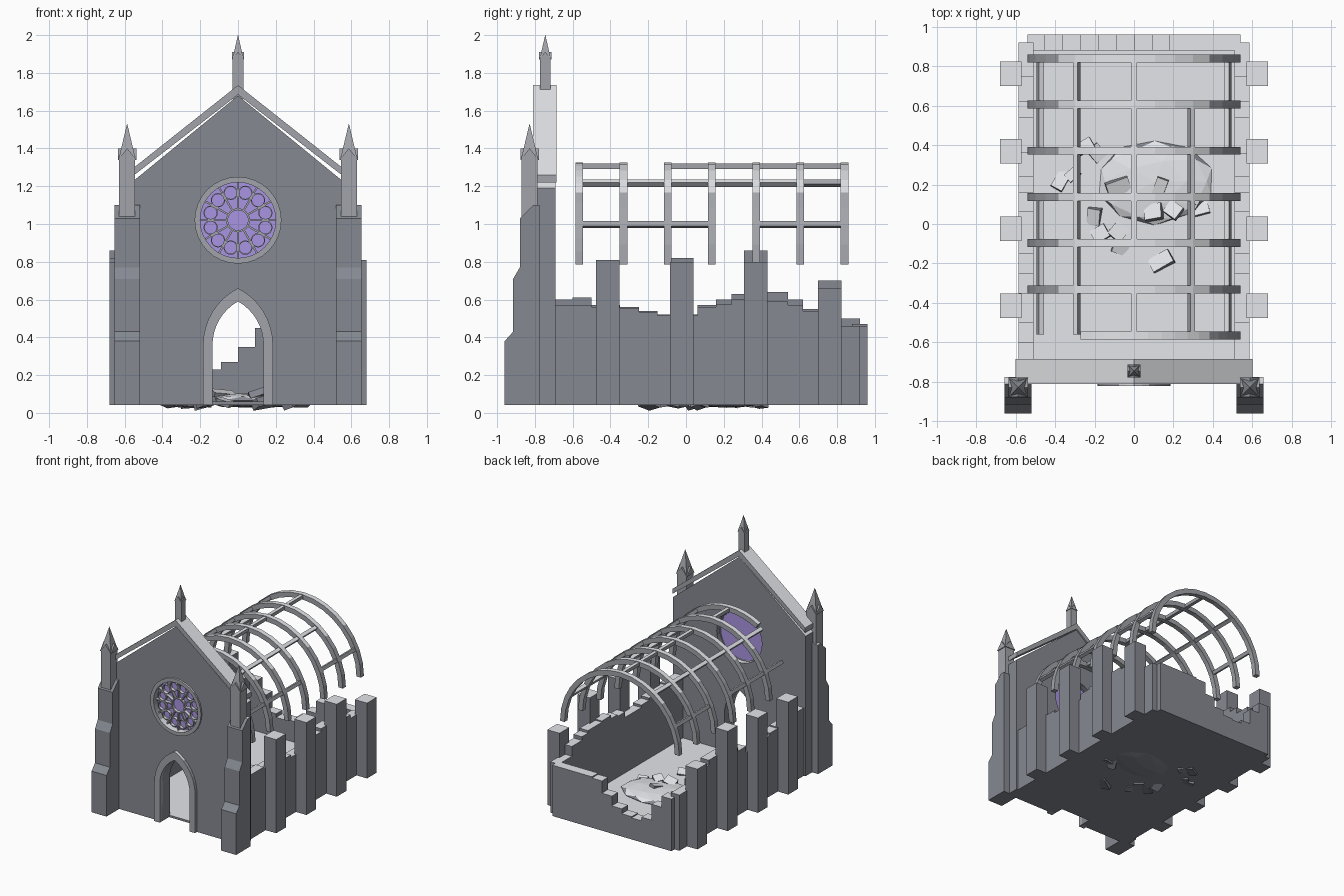
import bpy, bmesh, math, random
from mathutils import Matrix, Vector, Euler

if "Cube" in bpy.data.objects:
    bpy.data.objects.remove(bpy.data.objects["Cube"])

random.seed(4)
COL = bpy.context.scene.collection
BASE = 0.043


def material(name, r, g, b):
    m = bpy.data.materials.new(name)
    m.diffuse_color = (r, g, b, 1)
    m.use_nodes = True
    m.node_tree.nodes["Principled BSDF"].inputs["Base Color"].default_value = m.diffuse_color
    return m


WALL = material("dark_stone", .235, .25, .285)
TRIM = material("trim_stone", .36, .37, .40)
PALE = material("pale_stone", .78, .79, .82)
GLASS = material("violet_glass", .40, .30, .76)


def finish(name, me, mat=WALL):
    """Flat shading; upward faces of stone parts are paler."""
    me.name = name
    me.materials.clear()
    me.materials.append(mat)
    me.materials.append(PALE)
    for p in me.polygons:
        p.use_smooth = False
        p.material_index = int(mat != GLASS and p.normal.z > 0.75)
    ob = bpy.data.objects.new(name, me)
    COL.objects.link(ob)
    return ob


def finish_bm(name, bm, mat=WALL):
    me = bpy.data.meshes.new(name)
    bm.to_mesh(me)
    bm.free()
    return finish(name, me, mat)


def prism(name, loops, axis, lo, hi, mat=WALL):
    """Extrude 2D loops (inner loops become holes). axis Y: loops in xz, axis X: loops in yz."""
    cu = bpy.data.curves.new(name, 'CURVE')
    cu.dimensions, cu.fill_mode, cu.extrude = '2D', 'BOTH', (hi - lo) / 2
    for pts in loops:
        sp = cu.splines.new('POLY')
        sp.points.add(len(pts) - 1)
        for p, (a, b) in zip(sp.points, pts):
            p.co = (a, b, 0, 1)
        sp.use_cyclic_u = True
    ob = bpy.data.objects.new(name, cu)
    COL.objects.link(ob)
    bpy.context.view_layer.update()
    me = bpy.data.meshes.new_from_object(ob.evaluated_get(bpy.context.evaluated_depsgraph_get()))
    bpy.data.objects.remove(ob)
    mid = (lo + hi) / 2
    if axis == 'Y':
        me.transform(Matrix(((1, 0, 0, 0), (0, 0, -1, mid), (0, 1, 0, 0), (0, 0, 0, 1))))
    else:
        me.transform(Matrix(((0, 0, 1, mid), (1, 0, 0, 0), (0, 1, 0, 0), (0, 0, 0, 1))))
    bm = bmesh.new()
    bm.from_mesh(me)
    bmesh.ops.remove_doubles(bm, verts=bm.verts, dist=1e-5)
    bmesh.ops.recalc_face_normals(bm, faces=bm.faces)
    return finish_bm(name, bm, mat)


def box(name, lo, hi, rot=(0, 0, 0), mat=WALL):
    lo, hi = Vector(lo), Vector(hi)
    bm = bmesh.new()
    bmesh.ops.create_cube(bm, size=1)
    bmesh.ops.scale(bm, vec=hi - lo, verts=bm.verts)
    bmesh.ops.transform(bm, verts=bm.verts,
                        matrix=Matrix.Translation((lo + hi) / 2) @ Euler(rot).to_matrix().to_4x4())
    bm.normal_update()
    return finish_bm(name, bm, mat)


def circle(cx, cz, r, n=32):
    return [(cx + r * math.cos(2 * math.pi * i / n), cz + r * math.sin(2 * math.pi * i / n)) for i in range(n)]


def pointed_arch(w, spring, apex, n=8):
    """Two arcs meeting in a point, on straight jambs."""
    h = apex - spring
    r = (h * h + w * w) / (2 * w)
    end = math.asin(h / r)
    right = [(w - r + r * math.cos(end * i / n), spring + r * math.sin(end * i / n)) for i in range(n + 1)]
    return [(w, BASE)] + right + [(-x, z) for x, z in right[-2::-1]] + [(-w, BASE)]


def stepped(edges, heights):
    """Broken wall outline: flat steps between successive edges."""
    pts = [(edges[0], BASE)]
    for i, h in enumerate(heights):
        pts += [(edges[i], h), (edges[i + 1], h)]
    return pts + [(edges[-1], BASE)]


def pinnacle(name, x, y, s, z0, z1, top):
    """Square shaft, crossed gablets and a four-sided spire."""
    box(name + "_shaft", (x - s, y - s, z0), (x + s, y + s, z1), mat=TRIM)
    g = s * 1.15
    tri = lambda c: [[(c - g, z1 - s * .5), (c + g, z1 - s * .5), (c, z1 + s * .95)]]
    prism(name + "_gablet", tri(x), 'Y', y - g, y + g, TRIM)
    prism(name + "_gablet", tri(y), 'X', x - g, x + g, TRIM)
    bm = bmesh.new()
    bmesh.ops.create_cone(bm, cap_ends=True, segments=4, radius1=s * 1.35, radius2=0.001, depth=top - z1,
                          matrix=Matrix.Translation((x, y, (top + z1) / 2)) @ Matrix.Rotation(math.pi / 4, 4, 'Z'))
    finish_bm(name + "_spire", bm, TRIM)


# gabled front wall with door and rose openings
door = pointed_arch(0.135, 0.36, 0.59)
facade = [(-0.6, BASE)] + door[::-1] + [(0.6, BASE), (0.6, 1.19), (0, 1.68), (-0.6, 1.19)]
prism("front_wall", [facade, circle(0, 1.02, 0.205)], 'Y', -0.795, -0.69)
prism("gable_coping", [[(-0.6, 1.22), (0, 1.685), (0.6, 1.22), (0.6, 1.26), (0, 1.735), (-0.6, 1.26)]],
      'Y', -0.81, -0.685, TRIM)
prism("door_frame", [pointed_arch(0.185, 0.36, 0.66) + door[::-1]], 'Y', -0.82, -0.78, TRIM)

# rose window
prism("rose_glass", [circle(0, 1.02, 0.205)], 'Y', -0.755, -0.735, GLASS)
prism("rose_rim", [circle(0, 1.02, 0.23), circle(0, 1.02, 0.2)], 'Y', -0.808, -0.73, TRIM)
rings = [circle(0, 1.02, 0.063, 24), circle(0, 1.02, 0.053, 24)]
for i in range(12):
    a = math.radians(30 * i + 15)
    cx, cz = 0.15 * math.cos(a), 1.02 + 0.15 * math.sin(a)
    rings += [circle(cx, cz, 0.038, 16), circle(cx, cz, 0.032, 16)]
    b = math.radians(30 * i)
    c = Vector((0.131 * math.cos(b), -0.765, 1.02 + 0.131 * math.sin(b)))
    h = Vector((0.071, 0.014, 0.005))
    box("rose_spoke", c - h, c + h, (0, -b, 0), TRIM)
prism("rose_tracery", rings, 'Y', -0.777, -0.752, TRIM)

# front corner buttresses and pinnacles
butt = [(-0.96, BASE), (-0.96, .38), (-0.915, .43), (-0.915, .71), (-0.88, .77), (-0.88, 1.03),
        (-0.81, 1.10), (-0.775, 1.10), (-0.775, BASE)]
for s in (-1, 1):
    prism("corner_buttress", [butt], 'X', min(s * .52, s * .655), max(s * .52, s * .655))
    pinnacle("corner_pinnacle", s * 0.587, -0.828, 0.043, 1.03, 1.36, 1.53)
pinnacle("gable_pinnacle", 0, -0.745, 0.028, 1.66, 1.885, 2.0)

# ruined side walls
edges = [-0.69, -0.6, -0.5, -0.35, -0.25, -0.15, 0.06, 0.16, 0.24, 0.36, 0.54, 0.62, 0.75, 0.92]
left = [.60, .61, .57, .56, .54, .52, .57, .60, .63, .64, .60, .55, .50]
right = [.57, .57, .56, .555, .535, .515, .56, .575, .60, .59, .57, .54, .46]
prism("left_wall", [stepped(edges, left)], 'X', -0.585, -0.51)
prism("right_wall", [stepped(edges, right)], 'X', 0.51, 0.585)

# ruined back wall
xs = [-0.54 + 0.09 * i for i in range(13)]
back = [.47, .38, .25, .22, .23, .27, .35, .45, .46, .46, .46, .46]
prism("back_wall", [stepped(xs, back)], 'Y', 0.88, 0.96)

# side buttresses
for i, (hl, hr) in enumerate([(.80, .81), (.82, .80), (.86, .80), (.70, .66)]):
    y = -0.415 + 0.392 * i
    box("left_buttress", (-0.68, y - .062, BASE), (-0.57, y + .062, hl))
    box("right_buttress", (0.57, y - .062, BASE), (0.68, y + .062, hr))

# floor
box("floor", (-0.54, -0.7, BASE), (0.54, 0.9, 0.06))

# vault ribs (the first one is broken)
N, R0, R1, ZC = 16, 0.5, 0.54, 0.785
for i in range(7):
    y = -0.565 + 0.234 * i
    span = math.radians(120) if i == 0 else math.pi
    arc = lambda r: [(r * math.cos(span * k / N), ZC + r * math.sin(span * k / N)) for k in range(N + 1)]
    prism("vault_rib", [arc(R1) + arc(R0)[::-1]], 'Y', y - .02, y + .02, TRIM)

# lengthwise ribs with missing bays
for ang, runs in ((90, [(-.56, -.33), (-.1, .84)]), (124, [(-.56, .84)]), (56, [(-.56, .6)]),
                  (156, [(-.56, .13), (.37, .84)]), (24, [(-.56, .13), (.37, .84)])):
    a = math.radians(ang)
    for y0, y1 in runs:
        c = Vector((0.52 * math.cos(a), (y0 + y1) / 2, ZC + 0.52 * math.sin(a)))
        h = Vector((0.014, (y1 - y0) / 2, 0.014))
        box("lengthwise_rib", c - h, c + h, (0, -a, 0), TRIM)

# rubble mound
bm = bmesh.new()
bmesh.ops.create_icosphere(bm, subdivisions=2, radius=1)
for v in bm.verts:
    k = random.uniform(0.95, 1.04)
    v.co = (0.105 + 0.295 * k * v.co.x, 0.215 + 0.215 * k * v.co.y, 0.066 + 0.04 * k * v.co.z)
bm.normal_update()
finish_bm("rubble_mound", bm)

# fallen blocks
spots = [(-.37, .22, 60), (-.31, .25, 40), (-.25, .39, 30), (-.19, .36, -50), (-.2, .04, 85), (-.17, -.05, 30),
         (-.07, -.12, -20), (.14, -.19, 30), (-.08, .19, 20), (.13, .18, 70), (.1, .06, 10), (.2, .07, -35),
         (.29, .09, 60), (.34, .08, 15), (-.08, -.04, 50)]
for x, y, r in spots:
    h = Vector((random.uniform(.035, .06), random.uniform(.025, .04), random.uniform(.015, .025)))
    inside = ((x - .105) / .295) ** 2 + ((y - .215) / .215) ** 2 < .7
    c = Vector((x, y, 0.095 if inside else 0.055))
    box("fallen_block", c - h, c + h,
        (random.uniform(-.35, .35), random.uniform(-.35, .35), math.radians(r)))
